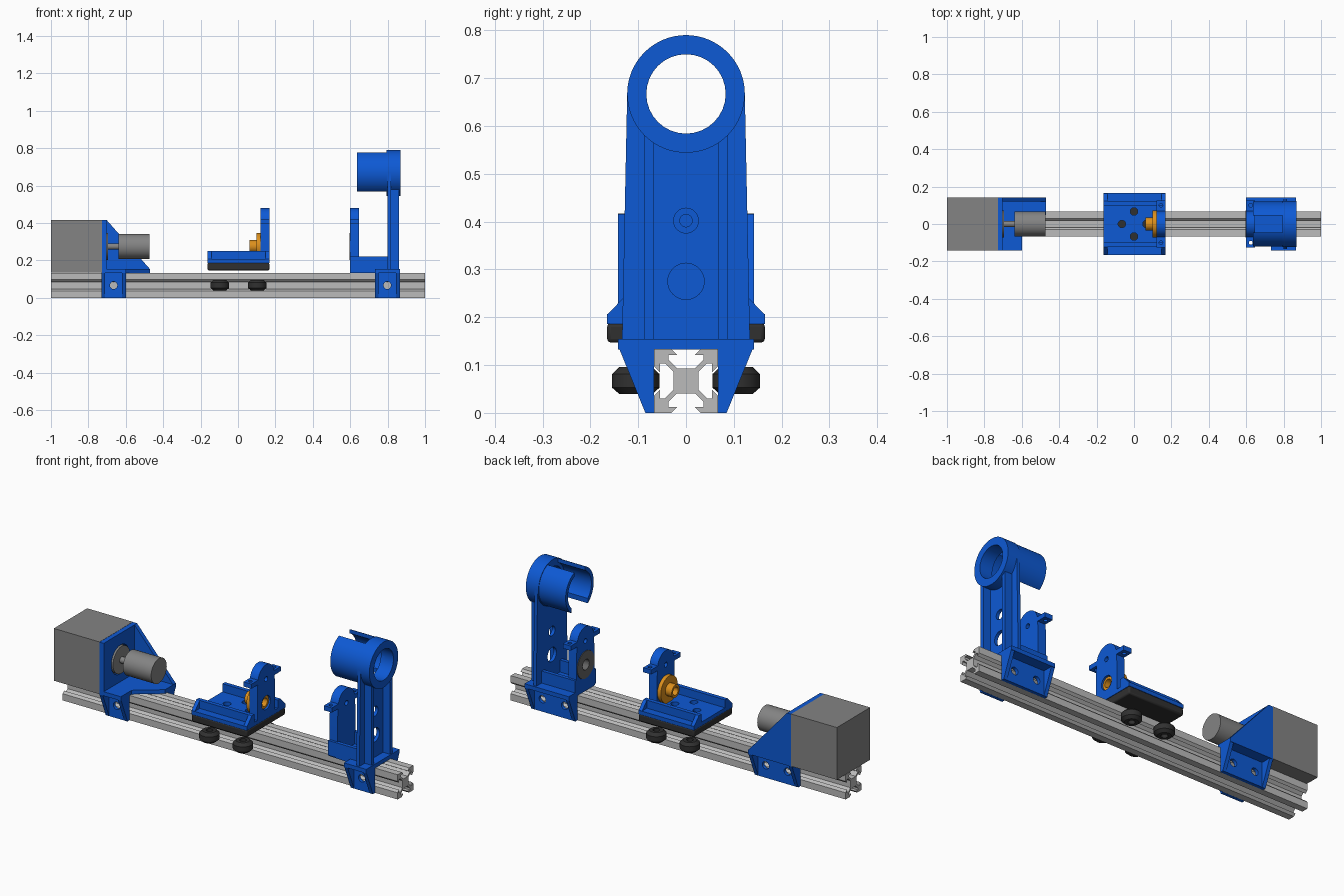
import bpy, bmesh, math
from mathutils import Vector

if "Cube" in bpy.data.objects:
    bpy.data.objects.remove(bpy.data.objects["Cube"])


def material(name, *rgb):
    m = bpy.data.materials.new(name)
    m.diffuse_color = (*rgb, 1)
    m.use_nodes = True
    m.node_tree.nodes["Principled BSDF"].inputs["Base Color"].default_value = m.diffuse_color
    return m


BLUE = material("blue_plastic", 0.004, 0.1, 0.66)
ALU = material("light_aluminium", 0.5, 0.5, 0.5)
GREY = material("mid_grey_metal", 0.23, 0.23, 0.23)
BLACK = material("black_plastic", 0.03, 0.03, 0.03)
BRASS = material("brass", 0.72, 0.28, 0.012)
STEEL = material("dark_steel", 0.13, 0.13, 0.13)


def prism(name, pts, axis, a, b, mat):
    """Extrude a 2D outline along an axis: x takes (y,z), y takes (x,z), z takes (x,y)."""
    place = {'x': lambda p, t: (t, p[0], p[1]), 'y': lambda p, t: (p[0], t, p[1]),
             'z': lambda p, t: (p[0], p[1], t)}[axis]
    bm = bmesh.new()
    face = bm.faces.new([bm.verts.new(place(p, a)) for p in pts])
    res = bmesh.ops.extrude_face_region(bm, geom=[face], use_keep_orig=True)
    move = Vector(place((0, 0), b - a))
    bmesh.ops.translate(bm, vec=move, verts=[v for v in res['geom'] if isinstance(v, bmesh.types.BMVert)])
    bmesh.ops.recalc_face_normals(bm, faces=bm.faces)
    me = bpy.data.meshes.new(name)
    bm.to_mesh(me)
    bm.free()
    me.materials.append(mat)
    ob = bpy.data.objects.new(name, me)
    bpy.context.collection.objects.link(ob)
    return ob


def box(name, x, y, z, mat):
    return prism(name, [(x[0], y[0]), (x[1], y[0]), (x[1], y[1]), (x[0], y[1])], 'z', z[0], z[1], mat)


def arc(c, r, a0, a1, n):
    return [(c[0] + r * math.cos(a0 + (a1 - a0) * i / n), c[1] + r * math.sin(a0 + (a1 - a0) * i / n))
            for i in range(n + 1)]


def disc(name, c, r, axis, a, b, mat, n=48):
    return prism(name, arc(c, r, 0, 2 * math.pi, n)[:-1], axis, a, b, mat)


def drill(ob, *holes):
    """Cut round holes, each (centre, radius, axis, start, end)."""
    for c, r, axis, a, b in holes:
        cutter = disc("cutter", c, r, axis, a, b, ob.data.materials[0], 32)
        cutter.hide_render = True
        mod = ob.modifiers.new("hole", 'BOOLEAN')
        mod.operation, mod.solver, mod.object = 'DIFFERENCE', 'EXACT', cutter
        bpy.context.view_layer.objects.active = ob
        bpy.ops.object.modifier_apply(modifier=mod.name)
        bpy.data.objects.remove(cutter)
    return ob


# Slotted rail: one quarter of the section, turned four times
quarter = [(10, -4.6), (8.2, -2.85), (8.2, -5.5), (6.6, -5.5), (3.9, -2.8),
           (3.9, 2.8), (6.6, 5.5), (8.2, 5.5), (8.2, 2.85), (10, 4.6), (10, 10)]
section = []
for k in range(4):
    for u, v in quarter:
        for _ in range(k):
            u, v = -v, u
        section.append((u / 150, v / 150 + 0.0667))
prism("rail", section, 'x', -1, 1, ALU)

# Motor, boss, shaft and coupler
AX = 0.275
box("motor_body", (-1, -0.727), (-0.142, 0.142), (0.135, 0.417), GREY)
disc("motor_boss", (0, AX), 0.073, 'x', -0.73, -0.695, GREY)
disc("motor_shaft", (0, AX), 0.017, 'x', -0.72, -0.62, GREY, 24)
disc("shaft_coupler", (0, AX), 0.0667, 'x', -0.64, -0.472, GREY)


def rail_leg(name, side, x0, x1, holes):
    """Pocketed leg that bolts to the side of the rail."""
    y = sorted((side * 0.067, side * 0.085))
    plate = box(name + "_plate", (x0, x1), y, (0, 0.135), BLUE)
    drill(plate, *[((h, 0.067), 0.02, 'y', y[0] - 0.02, y[1] + 0.02) for h in holes])
    outline = [(side * u, v) for u, v in ((0.067, 0), (0.085, 0), (0.14, 0.135), (0.067, 0.135))]
    for i, a in enumerate((x0, x1 - 0.02)):
        prism(f"{name}_gusset_{i}", outline, 'x', a, a + 0.02, BLUE)


# Motor bracket
prism("motor_bracket_floor", [(-0.728, -0.142), (-0.6, -0.142), (-0.6, -0.05), (-0.47, 0.05),
                              (-0.47, 0.142), (-0.728, 0.142)], 'z', 0.133, 0.155, BLUE)
drill(box("motor_bracket_plate", (-0.728, -0.702), (-0.142, 0.142), (0.135, 0.416), BLUE),
      ((0, AX), 0.078, 'x', -0.8, -0.65))
prism("motor_bracket_wall", [(-0.728, 0.135), (-0.47, 0.135), (-0.47, 0.153), (-0.702, 0.416),
                             (-0.728, 0.416)], 'y', 0.12, 0.142, BLUE)
rail_leg("motor_front_leg", -1, -0.73, -0.6, [-0.665])
rail_leg("motor_back_leg", 1, -0.73, -0.47, [-0.665, -0.535])


def upright(name, x0, x1, z0, holes):
    """Bearing upright with a round head and two side tabs."""
    outline = [(-0.075, z0), (0.075, z0), (0.075, 0.36)] + arc((0, 0.41), 0.07, 0, math.pi, 24) + [(-0.075, 0.36)]
    drill(prism(name, outline, 'x', x0, x1, BLUE), ((0, 0.402), 0.013, 'x', x0 - 0.1, x1 + 0.1), *holes)
    xm = (x0 + x1) / 2
    for s, side in ((-1, "front"), (1, "back")):
        y = sorted((s * 0.06, s * 0.125))
        drill(box(f"{name}_{side}_tab", (x0, x1), y, (0.397, 0.422), BLUE),
              ((xm, s * 0.1), 0.01, 'z', 0.3, 0.5))


# Carriage: black plate, blue tray with pocketed rims, upright, nut
plate = box("carriage_plate", (-0.163, 0.168), (-0.165, 0.165), (0.147, 0.188), BLACK)
bev = plate.modifiers.new("soft_edges", 'BEVEL')
bev.width, bev.segments = 0.008, 2
drill(box("carriage_floor", (-0.163, 0.168), (-0.165, 0.165), (0.186, 0.207), BLUE),
      *[((x, y), 0.02, 'z', 0.1, 0.3) for x, y in ((0, 0.067), (0, -0.067), (-0.065, 0), (0.067, 0))])
for s, side in ((-1, "front"), (1, "back")):
    box(f"carriage_{side}_rim", (-0.163, 0.168), sorted((s * 0.1, s * 0.122)), (0.2, 0.25), BLUE)
    outline = [(s * u, v) for u, v in ((0.1, 0.2), (0.165, 0.2), (0.165, 0.205), (0.122, 0.25), (0.1, 0.25))]
    for i, a in enumerate((-0.163, 0.148)):
        prism(f"carriage_{side}_gusset_{i}", outline, 'x', a, a + 0.02, BLUE)
upright("carriage_upright", 0.12, 0.168, 0.19, [((0, AX), 0.037, 'x', 0, 0.3)])
bore = ((0, AX), 0.022, 'x', 0, 0.3)
drill(disc("nut_flange", (0, AX), 0.072, 'x', 0.1, 0.121, BRASS), bore)
drill(disc("nut_hub", (0, AX), 0.034, 'x', 0.062, 0.16, BRASS), bore)

# Carriage wheels: turned ring profile, two on each side of the rail
for x in (-0.097, 0.103):
    for y in (-0.105, 0.105):
        bm = bmesh.new()
        prof = [(0.017, 0.039), (0.034, 0.039), (0.05, 0.053), (0.05, 0.081), (0.034, 0.096), (0.017, 0.096)]
        vs = [bm.verts.new((r, 0, z)) for r, z in prof]
        es = [bm.edges.new((vs[i], vs[(i + 1) % 6])) for i in range(6)]
        bmesh.ops.spin(bm, geom=vs + es, axis=(0, 0, 1), cent=(0, 0, 0), angle=2 * math.pi, steps=32)
        bmesh.ops.remove_doubles(bm, verts=bm.verts, dist=1e-5)
        bmesh.ops.recalc_face_normals(bm, faces=bm.faces)
        me = bpy.data.meshes.new("wheel")
        bm.to_mesh(me)
        bm.free()
        me.materials.append(BLACK)
        wheel = bpy.data.objects.new("wheel", me)
        wheel.location = (x, y, 0)
        bpy.context.collection.objects.link(wheel)

# End bracket: floor, legs, bearing upright with blind pocket
prism("end_bracket_floor", [(0.865, -0.142), (0.732, -0.142), (0.732, -0.088), (0.6, -0.08),
                            (0.6, 0.142), (0.865, 0.142)], 'z', 0.133, 0.155, BLUE)
rail_leg("end_front_leg", -1, 0.732, 0.865, [0.798])
rail_leg("end_back_leg", 1, 0.6, 0.865, [0.665, 0.798])
upright("end_upright", 0.6, 0.648, 0.14, [((0, AX), 0.074, 'x', 0.5, 0.635)])
drill(disc("end_bearing", (0, AX), 0.073, 'x', 0.597, 0.636, STEEL), ((0, AX), 0.028, 'x', 0.5, 0.7))

# Tall post with ribs and lightening holes
HUB = (0, 0.667)
drill(prism("post_web", [(-0.134, 0.14), (0.134, 0.14), (0.123, 0.667), (-0.123, 0.667)], 'x', 0.8, 0.818, BLUE),
      (HUB, 0.083, 'x', 0.7, 0.9), ((0, AX), 0.038, 'x', 0.7, 0.9), ((0, 0.402), 0.026, 'x', 0.7, 0.9))
for s, side in ((-1, "front"), (1, "back")):
    y = sorted((s * 0.068, s * 0.088))
    box(f"post_{side}_rib", (0.8, 0.86), y, (0.14, 0.58), BLUE)
    box(f"base_{side}_rib", (0.6, 0.81), y, (0.14, 0.22), BLUE)

# Ring and half-open tube at the top of the post
drill(disc("holder_ring", HUB, 0.123, 'x', 0.795, 0.87, BLUE, 64), (HUB, 0.083, 'x', 0.7, 0.95))
for s, side in ((-1, "front"), (1, "back")):
    def cut_angles(r):
        return -math.pi / 2 + math.asin(0.07 / r), math.pi / 2 - math.asin(0.045 / r)
    lo, hi = cut_angles(0.12)
    lo2, hi2 = cut_angles(0.1)
    outline = arc((0, 0), 0.12, lo, hi, 24) + arc((0, 0), 0.1, hi2, lo2, 24)
    prism(f"holder_tube_{side}", [(s * u, v + HUB[1]) for u, v in outline], 'x', 0.635, 0.8, BLUE)

# Smooth the round surfaces, keep edges sharp
bpy.ops.object.select_all(action='SELECT')
bpy.ops.object.shade_smooth_by_angle(angle=math.radians(25))
